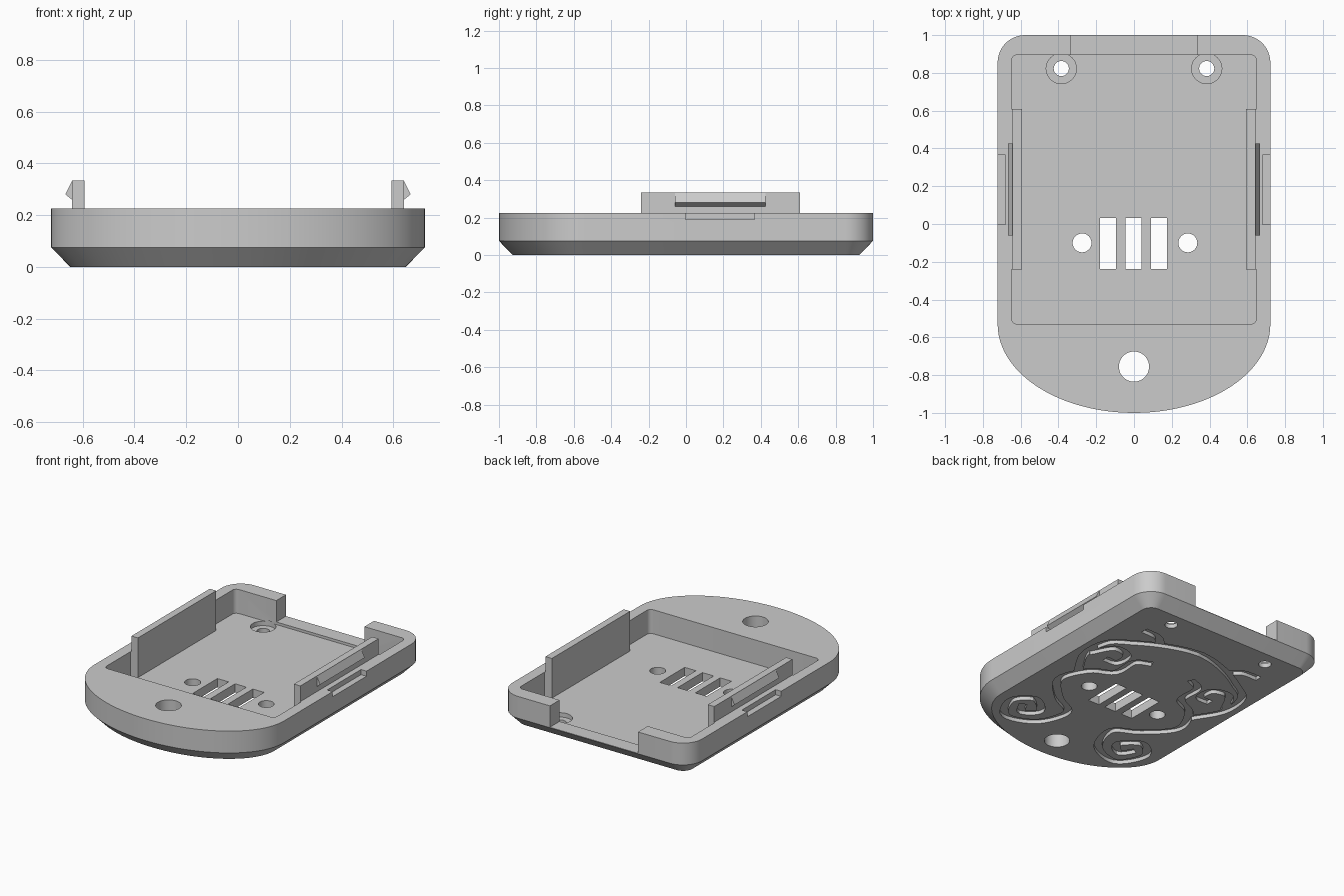
import bpy, bmesh, math
from mathutils import Vector

if "Cube" in bpy.data.objects:
    bpy.data.objects.remove(bpy.data.objects["Cube"])

plastic = bpy.data.materials.new("grey plastic")
plastic.diffuse_color = (0.6, 0.6, 0.6, 1)
plastic.use_nodes = True
plastic.node_tree.nodes["Principled BSDF"].inputs["Base Color"].default_value = plastic.diffuse_color


def loft(name, rings):
    """Closed solid through rings of 3D points (equal counts)."""
    bm = bmesh.new()
    loops = [[bm.verts.new(p) for p in ring] for ring in rings]
    n = len(loops[0])
    for a, b in zip(loops, loops[1:]):
        for i in range(n):
            j = (i + 1) % n
            bm.faces.new((a[i], a[j], b[j], b[i]))
    bm.faces.new(loops[0][::-1])
    bm.faces.new(loops[-1])
    bmesh.ops.recalc_face_normals(bm, faces=bm.faces)
    if bm.calc_volume(signed=True) < 0:
        bmesh.ops.reverse_faces(bm, faces=bm.faces)
    me = bpy.data.meshes.new(name)
    bm.to_mesh(me)
    bm.free()
    ob = bpy.data.objects.new(name, me)
    bpy.context.collection.objects.link(ob)
    me.materials.append(plastic)
    return ob


def prism(name, pts, z0, z1):
    return loft(name, [[(x, y, z) for x, y in pts] for z in (z0, z1)])


def volume(me):
    bm = bmesh.new()
    bm.from_mesh(me)
    v = bm.calc_volume(signed=True)
    bm.free()
    return v


def cut(target, cutter):
    """Subtract cutter, keeping the result only if it is a sane solid."""
    before, size = volume(target.data), volume(cutter.data)
    for solver in ("MANIFOLD", "EXACT", "FLOAT"):
        m = target.modifiers.new("cut", "BOOLEAN")
        m.operation, m.object, m.solver = "DIFFERENCE", cutter, solver
        bpy.context.view_layer.update()
        dg = bpy.context.evaluated_depsgraph_get()
        me = bpy.data.meshes.new_from_object(target.evaluated_get(dg))
        target.modifiers.clear()
        if before - size * 1.1 - 1e-4 < volume(me) < before - 1e-6 and len(me.polygons) > 20:
            target.data = me
            break
    bpy.data.objects.remove(cutter, do_unlink=True)


def rect(x0, x1, y0, y1, r=0.0):
    if not r:
        return [(x0, y0), (x1, y0), (x1, y1), (x0, y1)]
    pts = []
    for cx, cy, a0 in ((x1 - r, y1 - r, 0), (x0 + r, y1 - r, 90),
                       (x0 + r, y0 + r, 180), (x1 - r, y0 + r, 270)):
        for k in range(7):
            a = math.radians(a0 + k * 15)
            pts.append((cx + r * math.cos(a), cy + r * math.sin(a)))
    return pts


def circle(cx, cy, r, n=40):
    return [(cx + r * math.cos(2 * math.pi * i / n),
             cy + r * math.sin(2 * math.pi * i / n)) for i in range(n)]


def smooth_path(pts, steps=6):
    """Catmull-Rom curve through 2D points."""
    p = [Vector(q) for q in pts]
    p = [2 * p[0] - p[1]] + p + [2 * p[-1] - p[-2]]
    out = []
    for a, b, c, d in zip(p, p[1:], p[2:], p[3:]):
        for k in range(steps):
            t = k / steps
            out.append(0.5 * (2 * b + (c - a) * t + (2 * a - 5 * b + 4 * c - d) * t * t
                              + (3 * b - a - 3 * c + d) * t ** 3))
    return out + [p[-2]]


def groove(name, pts, side, half=0.026, depth=0.025):
    """Ribbon-shaped cutter along a path on the underside."""
    path = smooth_path([(side * x, y) for x, y in pts])
    rings = []
    for i, q in enumerate(path):
        t = (path[min(i + 1, len(path) - 1)] - path[max(i - 1, 0)]).normalized()
        n = Vector((-t.y, t.x)) * half
        l, r = q + n, q - n
        rings.append([(l.x, l.y, -0.02), (r.x, r.y, -0.02),
                      (r.x, r.y, depth), (l.x, l.y, depth)])
    return loft(name, rings)


# body outline: rounded back corners, elliptical front
R = 0.145
outline = []
for cx, a0 in ((0.722 - R, 0), (-0.722 + R, 90)):
    for k in range(13):
        a = math.radians(a0 + k * 7.5)
        outline.append(Vector((cx + R * math.cos(a), 1 - R + R * math.sin(a))))
for k in range(49):
    a = math.pi + math.pi * k / 48
    outline.append(Vector((0.722 * math.cos(a), -0.53 + 0.47 * math.sin(a))))

# inset copy for the chamfered underside
inset = []
for i, p in enumerate(outline):
    t = (outline[(i + 1) % len(outline)] - outline[i - 1]).normalized()
    inset.append(p + Vector((-t.y, t.x)) * 0.074)

TOP, FLOOR = 0.225, 0.06
body = loft("tray_body", [[(p.x, p.y, z) for p in pts]
                          for pts, z in ((inset, 0), (outline, 0.075), (outline, TOP))])

# cavity, back opening, strap hole and vents
cutters = [
    prism("cavity_cutter", rect(-0.648, 0.648, -0.53, 0.895, 0.03), FLOOR, 0.4),
    prism("back_opening_cutter", rect(-0.335, 0.335, 0.85, 1.1), 0.078, 0.41),
    prism("strap_hole_cutter", circle(0, -0.755, 0.08), -0.1, 0.4),
]
for x in (-0.137, -0.002, 0.133):
    cutters.append(prism("vent_cutter", rect(x - 0.043, x + 0.043, -0.237, 0.033), -0.1, 0.15))
# pin holes, screw holes and rim notches on both sides
for s in (-1, 1):
    cutters += [
        prism("pin_hole_cutter", circle(0.005 + s * 0.28, -0.1, 0.05), -0.1, 0.15),
        prism("screw_hole_cutter", circle(s * 0.385, 0.823, 0.04), -0.1, 0.15),
        prism("screw_recess_cutter", circle(s * 0.385, 0.823, 0.08), 0.03, 0.07),
        prism("side_notch_cutter", rect(*sorted((s * 0.68, s * 0.8)), -0.003, 0.365), 0.19, 0.4),
    ]

# engraved scrollwork under the floor, mirrored left and right
scroll = [(-.16, .37), (-.26, .31), (-.27, .14), (-.41, .05), (-.49, -.15), (-.34, -.33),
          (-.18, -.44), (-.25, -.65), (-.45, -.72), (-.55, -.55), (-.44, -.44),
          (-.32, -.54), (-.40, -.62), (-.46, -.54)]
branch = [(-.46, 0), (-.57, .2), (-.55, .4), (-.42, .5), (-.28, .58), (-.12, .64), (.005, .66)]
tail = [(-.27, .58), (-.35, .65), (-.47, .66)]
curl = [(-.56, .22), (-.47, .37), (-.35, .35), (-.34, .24), (-.43, .23)]
for s in (-1, 1):
    for n, pts in (("scroll", scroll), ("branch", branch), ("tail", tail), ("curl", curl)):
        cutters.append(groove(n + "_groove_cutter", pts, s))

for c in cutters:
    cut(body, c)

# side clips with a wedge-shaped catch
for s, side in ((-1, "left"), (1, "right")):
    wall = [(.593, .05), (.65, .05), (.65, TOP), (.642, TOP), (.642, .333), (.593, .333)]
    catch = [(.63, .33), (.642, .33), (.667, .28), (.642, .26), (.63, .26)]
    for n, prof, y0, y1 in (("clip", wall, -.24, .61), ("clip_catch", catch, -.06, .425)):
        loft(f"{side}_{n}", [[(s * x, y, z) for x, z in prof] for y in (y0, y1)])

# smooth the round walls, keep the edges sharp
bpy.ops.object.select_all(action="DESELECT")
body.select_set(True)
bpy.context.view_layer.objects.active = body
bpy.ops.object.shade_smooth_by_angle(angle=math.radians(30))
